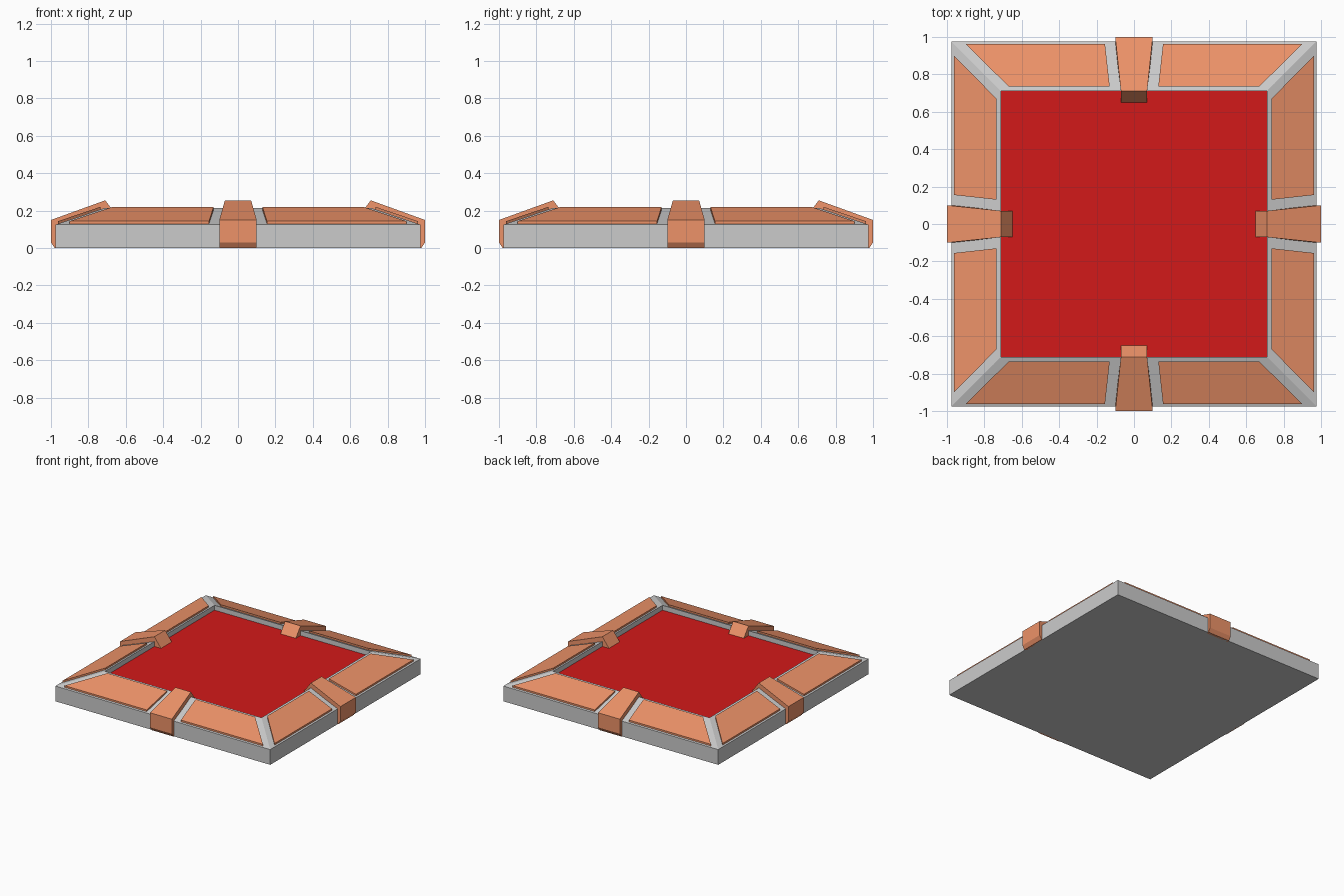
import bpy, bmesh, math
from mathutils import Matrix, Vector

if "Cube" in bpy.data.objects:
    bpy.data.objects.remove(bpy.data.objects["Cube"])


def material(name, rgb):
    m = bpy.data.materials.new(name)
    m.diffuse_color = (*rgb, 1)
    m.use_nodes = True
    m.node_tree.nodes["Principled BSDF"].inputs["Base Color"].default_value = m.diffuse_color
    return m


copper = material("copper", (0.85, 0.29, 0.14))
red = material("red", (0.65, 0.01, 0.01))


def finish(name, bm, mat=None):
    bmesh.ops.recalc_face_normals(bm, faces=bm.faces)
    me = bpy.data.meshes.new(name)
    bm.to_mesh(me)
    bm.free()
    ob = bpy.data.objects.new(name, me)
    bpy.context.collection.objects.link(ob)
    if mat:
        me.materials.append(mat)
    return ob


def loft(bm, loops, cap_start=True, cap_end=True):
    """Bridge matching closed loops of points into a solid."""
    rings = [[bm.verts.new(p) for p in lp] for lp in loops]
    n = len(rings[0])
    for a, b in zip(rings, rings[1:]):
        for i in range(n):
            j = (i + 1) % n
            bm.faces.new((a[i], a[j], b[j], b[i]))
    if cap_start:
        bm.faces.new(rings[0][::-1])
    if cap_end:
        bm.faces.new(rings[-1])


FLOOR, OUTER, INNER = 0.175, 0.975, 0.71
EDGE, RIM = 0.125, 0.215


def square(h, z):
    return [(-h, -h, z), (h, -h, z), (h, h, z), (-h, h, z)]


def slope_z(r):
    return EDGE + (OUTER - r) / (OUTER - INNER) * (RIM - EDGE)


# Square tray with sloping rim
bm = bmesh.new()
loft(bm, [square(OUTER, 0), square(OUTER, EDGE), square(INNER, RIM), square(INNER, FLOOR)],
     cap_end=False)
finish("tray_base", bm)

# Red floor set inside the rim
bm = bmesh.new()
bm.faces.new([bm.verts.new(p) for p in square(INNER, FLOOR)])
finish("red_floor", bm, red).data.update()

# Clip cross-section as (distance from centre, height, half width)
clip = [(0.96, 0.0, 0.10), (0.98, 0.0, 0.10), (1.0, 0.03, 0.10), (1.0, 0.15, 0.10),
        (0.71, 0.255, 0.07), (0.65, 0.175, 0.07), (0.71, 0.175, 0.07), (0.96, 0.10, 0.10)]
# Rim panel outline as (along side, distance from centre)
panel = [(0.13, 0.735), (0.67, 0.735), (0.90, 0.962), (0.155, 0.962)]
lift = 0.014

for k, side in enumerate(("front", "right", "back", "left")):
    turn = Matrix.Rotation(k * math.pi / 2, 3, 'Z')

    # Tapered clip over the middle of the side
    bm = bmesh.new()
    loft(bm, [[turn @ Vector((s * w, -r, z)) for r, z, w in clip] for s in (-1, 1)])
    finish(side + "_clip", bm, copper)

    # Mirrored pair of raised panels on the slope
    for s, end in ((-1, "a"), (1, "b")):
        bm = bmesh.new()
        loft(bm, [[turn @ Vector((s * x, -r, slope_z(r) + h)) for x, r in panel]
                  for h in (-0.005, lift)])
        finish(f"{side}_panel_{end}", bm, copper)
